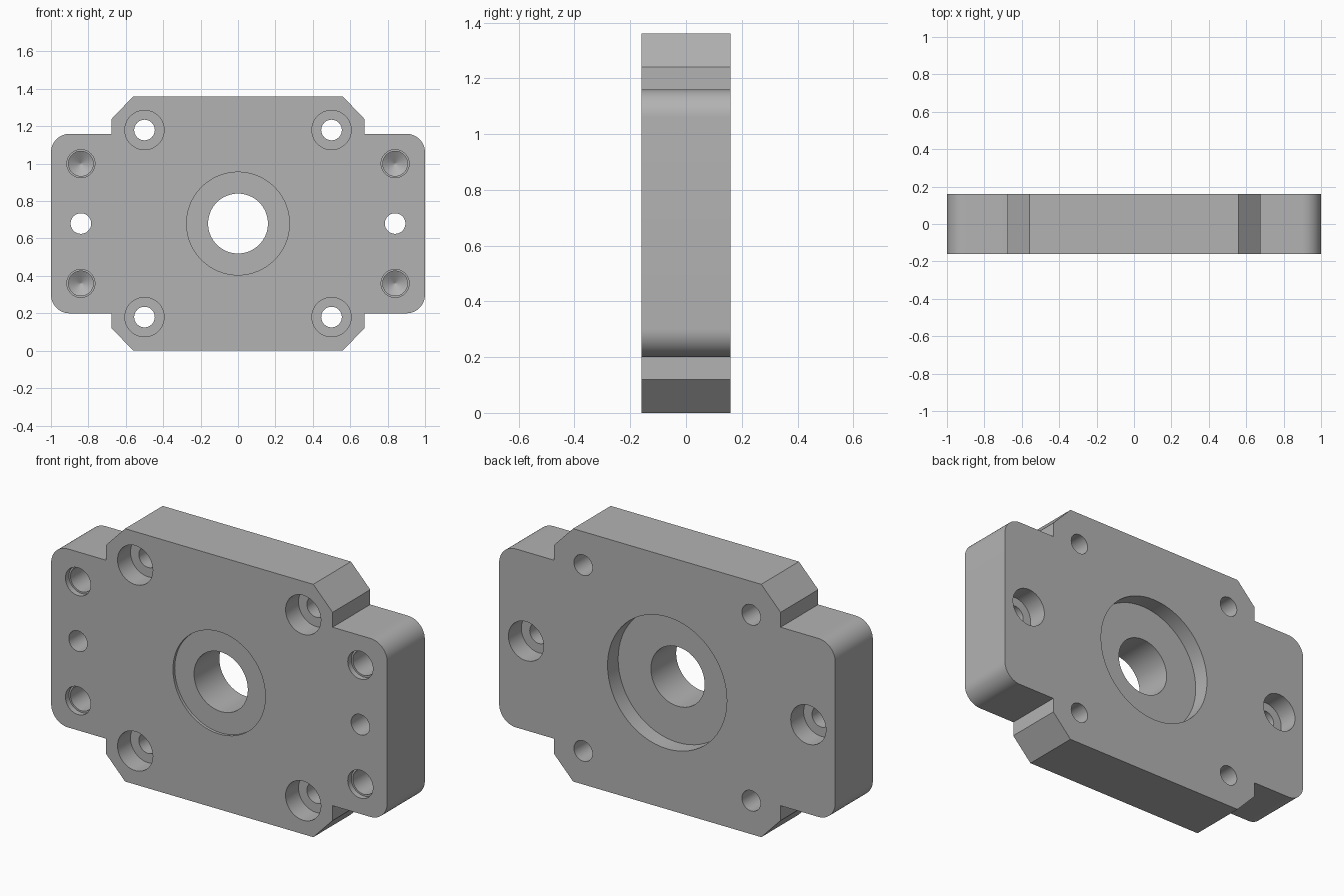
import bpy, bmesh, math

cube = bpy.data.objects.get("Cube")
if cube:
    bpy.data.objects.remove(cube)

HALF = 0.16      # half thickness
MID = 0.68       # height of the plate centre
OUT = 0.3        # cutters reach past both faces

grey = bpy.data.materials.new("machined grey")
grey.use_nodes = True
colour = (0.45, 0.45, 0.45, 1)
grey.diffuse_color = colour
grey.node_tree.nodes["Principled BSDF"].inputs["Base Color"].default_value = colour


def make_object(name, bm):
    bmesh.ops.recalc_face_normals(bm, faces=bm.faces[:])
    mesh = bpy.data.meshes.new(name)
    bm.to_mesh(mesh)
    bm.free()
    mesh.materials.append(grey)
    obj = bpy.data.objects.new(name, mesh)
    bpy.context.collection.objects.link(obj)
    return obj


def add_bore(bm, x, z, profile, sides=48):
    """Closed turned solid along y from (radius, y) steps."""
    rings = []
    for r, y in profile:
        rings.append([bm.verts.new((x + r * math.cos(math.tau * i / sides), y,
                                    z + r * math.sin(math.tau * i / sides)))
                      for i in range(sides)])
    for a, b in zip(rings, rings[1:]):
        for i in range(sides):
            j = (i + 1) % sides
            bm.faces.new((a[i], a[j], b[j], b[i]))
    bm.faces.new(rings[0])
    bm.faces.new(rings[-1])


# Plate outline: one quarter, mirrored to all four corners
R = 0.1
quarter = [(1 - R + R * math.cos(a), 0.48 - R + R * math.sin(a))
           for a in (math.pi / 2 * i / 12 for i in range(13))]
quarter += [(0.675, 0.48), (0.675, 0.56), (0.56, 0.68)]
half = quarter + [(-x, z) for x, z in reversed(quarter)]
outline = half + [(x, -z) for x, z in reversed(half)]
bm = bmesh.new()
front = bm.faces.new([bm.verts.new((x, -HALF, z + MID)) for x, z in outline])
ext = bmesh.ops.extrude_face_region(bm, geom=[front])
bmesh.ops.translate(bm, vec=(0, 2 * HALF, 0),
                    verts=[v for v in ext["geom"] if isinstance(v, bmesh.types.BMVert)])
plate = make_object("mounting_plate", bm)

# Bores
bm = bmesh.new()
add_bore(bm, 0, MID, [(0.275, -OUT), (0.275, -0.145), (0.16, -0.145),
                      (0.16, 0.07), (0.355, 0.07), (0.355, OUT)], 64)
for sx in (-1, 1):
    # side bolt hole, counterbored from the back
    add_bore(bm, sx * 0.84, MID, [(0.055, -OUT), (0.055, 0.05), (0.105, 0.05), (0.105, OUT)])
    for sz in (-1, 1):
        # corner bolt hole, counterbored from the front
        add_bore(bm, sx * 0.5, MID + sz * 0.5,
                 [(0.105, -OUT), (0.105, -0.05), (0.055, -0.05), (0.055, OUT)])
        # blind tapped hole with a drill-point bottom
        add_bore(bm, sx * 0.84, MID + sz * 0.32,
                 [(0.075, -OUT), (0.075, -0.13), (0.066, -0.13), (0.066, 0.06), (0.002, 0.1)])
cutter = make_object("bore_cutter", bm)
cutter.hide_render = True

cut = plate.modifiers.new("bores", "BOOLEAN")
cut.operation = "DIFFERENCE"
cut.solver = "EXACT"
cut.object = cutter
bpy.ops.object.select_all(action="DESELECT")
plate.select_set(True)
bpy.context.view_layer.objects.active = plate
bpy.ops.object.modifier_apply(modifier=cut.name)
bpy.data.objects.remove(cutter)
bpy.ops.object.shade_smooth_by_angle(angle=math.radians(25))
